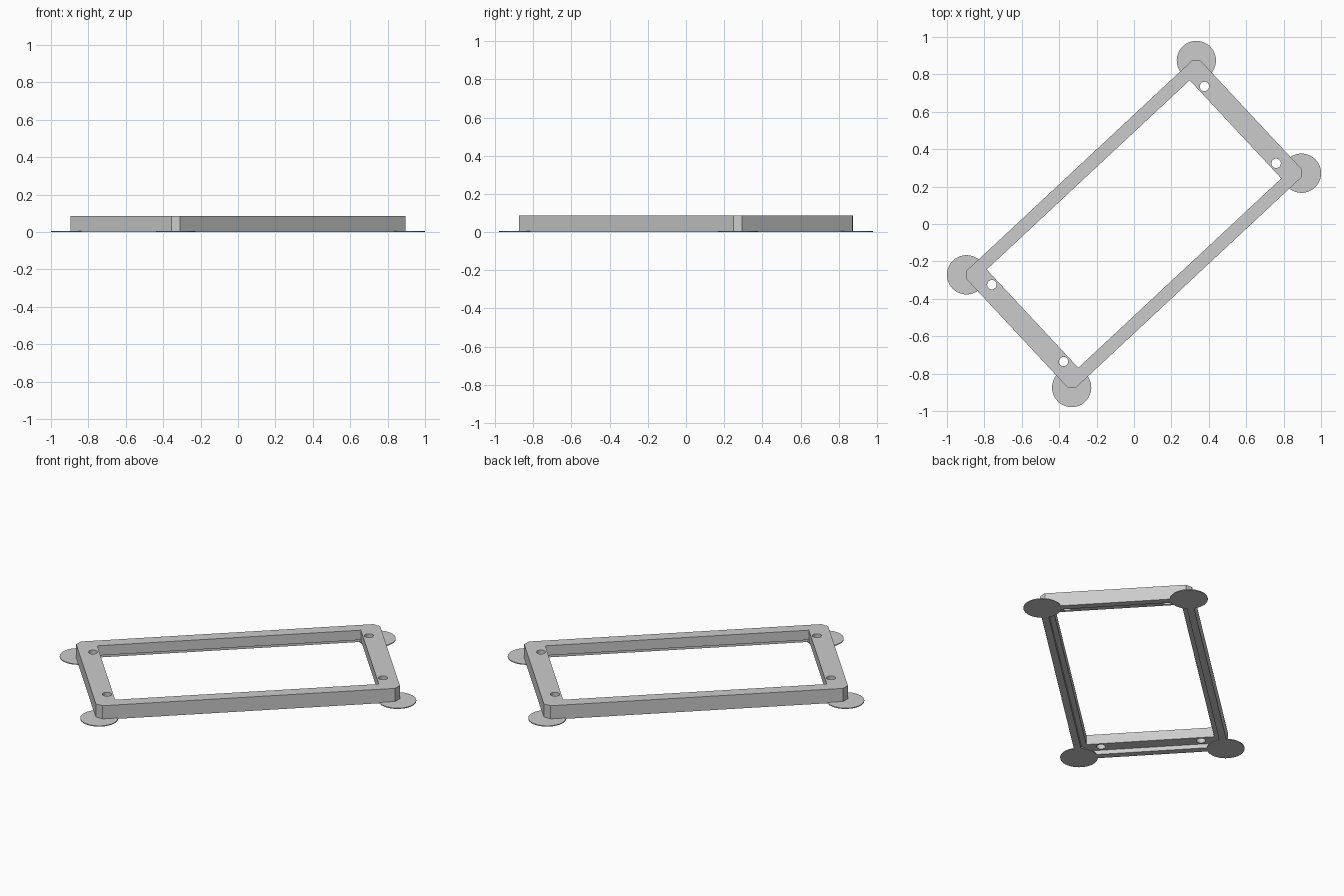
import bpy, bmesh, math
from mathutils import Matrix

cube = bpy.data.objects.get("Cube")
if cube:
    bpy.data.objects.remove(cube, do_unlink=True)

TURN = Matrix.Rotation(math.radians(43), 4, 'Z')
HEIGHT = 0.086
STEP = 0.026          # depth of the recess under the frame

grey = bpy.data.materials.new("light_grey")
grey.use_nodes = True
colour = (0.6, 0.6, 0.6, 1)
grey.diffuse_color = colour
grey.node_tree.nodes["Principled BSDF"].inputs["Base Color"].default_value = colour


def prism(name, outline, z0, z1):
    """Extrude a flat outline between two heights."""
    bm = bmesh.new()
    face = bm.faces.new([bm.verts.new((x, y, z0)) for x, y in outline])
    top = bmesh.ops.extrude_face_region(bm, geom=[face])["geom"]
    bmesh.ops.translate(bm, vec=(0, 0, z1 - z0),
                        verts=[v for v in top if isinstance(v, bmesh.types.BMVert)])
    bmesh.ops.recalc_face_normals(bm, faces=bm.faces)
    mesh = bpy.data.meshes.new(name)
    bm.to_mesh(mesh)
    bm.free()
    mesh.materials.append(grey)
    obj = bpy.data.objects.new(name, mesh)
    bpy.context.collection.objects.link(obj)
    obj.matrix_world = TURN
    return obj


def chamfered(a, b, c):
    """Rectangle of half sizes a, b with corners cut by c."""
    return [(a, b - c), (a - c, b), (c - a, b), (-a, b - c),
            (-a, c - b), (c - a, -b), (a - c, -b), (a, c - b)]


def rectangle(a, b):
    return [(a, b), (-a, b), (-a, -b), (a, -b)]


def circle(x, y, r, n):
    return [(x + r * math.cos(math.tau * i / n), y + r * math.sin(math.tau * i / n))
            for i in range(n)]


corners = [(sx, sy) for sx in (1, -1) for sy in (1, -1)]

# Frame with cut corners
frame = prism("frame", chamfered(0.856, 0.428, 0.032), 0, HEIGHT)

# Central opening, underside recess and screw holes
cutters = [prism("opening_cutter", rectangle(0.742, 0.359), -0.1, 0.2),
           prism("recess_cutter", chamfered(0.815, 0.388, 0.05), -0.1, STEP)]
cutters += [prism("hole_cutter", circle(sx * 0.777, sy * 0.281, 0.025, 32), -0.1, 0.2)
            for sx, sy in corners]
for cutter in cutters:
    cutter.hide_render = True
    mod = frame.modifiers.new("cut", 'BOOLEAN')
    mod.operation = 'DIFFERENCE'
    mod.solver = 'EXACT'
    mod.object = cutter

# Bake the cuts and drop the cutters
bpy.context.view_layer.update()
graph = bpy.context.evaluated_depsgraph_get()
frame_mesh = bpy.data.meshes.new_from_object(frame.evaluated_get(graph))
frame.modifiers.clear()
frame.data = frame_mesh
for cutter in cutters:
    bpy.data.objects.remove(cutter, do_unlink=True)

# Thin round pads under the corners
for sx, sy in corners:
    name = ("back" if sx > 0 else "front") + ("_left" if sy < 0 else "_right") + "_pad"
    prism(name, circle(sx * 0.84, sy * 0.412, 0.105, 48), 0, 0.005)
